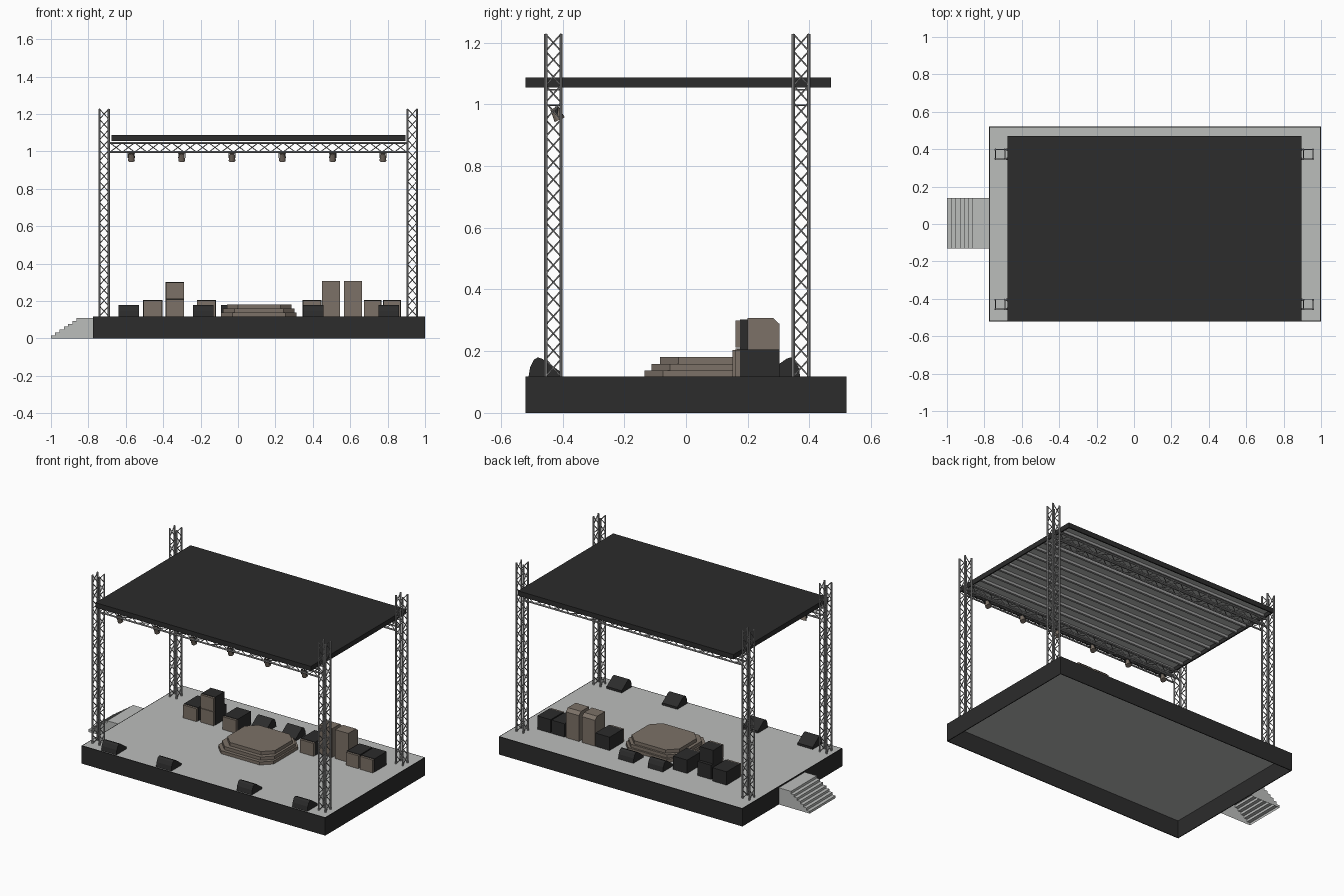
import bpy, bmesh, math
from mathutils import Vector, Matrix

if "Cube" in bpy.data.objects:
    bpy.data.objects.remove(bpy.data.objects["Cube"])


def material(name, rgb):
    m = bpy.data.materials.new(name)
    m.diffuse_color = (*rgb, 1)
    m.use_nodes = True
    m.node_tree.nodes["Principled BSDF"].inputs["Base Color"].default_value = m.diffuse_color
    return m


BLACK = material("matte black", (0.025, 0.025, 0.025))
GREY = material("light grey", (0.50, 0.51, 0.50))
METAL = material("truss metal", (0.33, 0.33, 0.33))
TAN = material("warm tan", (0.20, 0.165, 0.135))


def finish(name, bm, mat):
    bmesh.ops.recalc_face_normals(bm, faces=bm.faces)
    me = bpy.data.meshes.new(name)
    bm.to_mesh(me)
    bm.free()
    me.materials.append(mat)
    ob = bpy.data.objects.new(name, me)
    bpy.context.collection.objects.link(ob)
    return ob


def add_box(bm, x0, x1, y0, y1, z0, z1):
    m = Matrix.Translation(((x0 + x1) / 2, (y0 + y1) / 2, (z0 + z1) / 2))
    m = m @ Matrix.Diagonal((x1 - x0, y1 - y0, z1 - z0, 1))
    bmesh.ops.create_cube(bm, size=1, matrix=m)


def box(name, mat, *dims):
    bm = bmesh.new()
    add_box(bm, *dims)
    return finish(name, bm, mat)


def prism(name, mat, pts, vec):
    """Extrude a closed 3D outline along vec."""
    bm = bmesh.new()
    f = bm.faces.new([bm.verts.new(p) for p in pts])
    r = bmesh.ops.extrude_face_region(bm, geom=[f], use_keep_orig=True)
    bmesh.ops.translate(bm, vec=vec, verts=[v for v in r["geom"] if isinstance(v, bmesh.types.BMVert)])
    return finish(name, bm, mat)


def rod(bm, a, b, r, n=6):
    a, b = Vector(a), Vector(b)
    d = b - a
    m = Matrix.Translation((a + b) / 2) @ d.to_track_quat('Z', 'Y').to_matrix().to_4x4()
    bmesh.ops.create_cone(bm, cap_ends=True, segments=n, radius1=r, radius2=r, depth=d.length, matrix=m)


def truss(name, a, b, panels, half=0.025):
    """Square box truss from a to b with zigzag lacing on all four faces."""
    a, b = Vector(a), Vector(b)
    u = Vector((0, 1, 0))
    w = (b - a).normalized().cross(u)
    corners = [u * half * i + w * half * j for i, j in ((1, 1), (-1, 1), (-1, -1), (1, -1))]
    bm = bmesh.new()
    for k in range(4):
        c, d = corners[k], corners[(k + 1) % 4]
        rod(bm, a + c, b + c, 0.0055, 8)
        for i in range(panels):
            p, q = a.lerp(b, i / panels), a.lerp(b, (i + 1) / panels)
            s, e = (c, d) if i % 2 == 0 else (d, c)
            rod(bm, p + s, q + e, 0.0028, 5)
    return finish(name, bm, METAL)


def frame(name, x0, x1, y0, y1, z0, z1, t):
    bm = bmesh.new()
    add_box(bm, x0, x1, y0, y0 + t, z0, z1)
    add_box(bm, x0, x1, y1 - t, y1, z0, z1)
    add_box(bm, x0, x0 + t, y0 + t, y1 - t, z0, z1)
    add_box(bm, x1 - t, x1, y0 + t, y1 - t, z0, z1)
    return finish(name, bm, BLACK)


DECK = 0.118

# Stage deck and open-bottomed skirt
frame("stage_skirt", -0.775, 1.0, -0.52, 0.52, 0, DECK, 0.005)
box("stage_deck", GREY, -0.77, 0.995, -0.515, 0.515, DECK - 0.003, DECK)

# Side stairs: stepped profile, open underneath and against the stage
steps, rise, run = 7, 0.11 / 7, 0.0228
prof = [(-1.0, 0)]
for i in range(steps):
    x = -1.0 + i * run
    prof.append((x, (i + 1) * rise))
    prof.append((x + run if i < steps - 1 else -0.775, (i + 1) * rise))
prof.append((-0.775, 0))
stairs = prism("side_stairs", GREY, [(x, -0.13, z) for x, z in prof], (0, 0.27, 0))
bm = bmesh.new()
bm.from_mesh(stairs.data)
hidden = [f for f in bm.faces if f.normal.z < -0.9 or f.normal.x > 0.9]
bmesh.ops.delete(bm, geom=hidden, context='FACES')
bm.to_mesh(stairs.data)
bm.free()

# Corner towers and the two roof trusses
for sx, x in (("left", -0.716), ("right", 0.932)):
    for sy, y in (("front", -0.43), ("back", 0.373)):
        truss(f"{sy}_{sx}_tower", (x, y, DECK), (x, y, 1.227), 20)
for sy, y in (("front", -0.43), ("back", 0.373)):
    truss(f"{sy}_roof_truss", (-0.685, y, 1.021), (0.902, y, 1.021), 24)

# Roof: black cover and rim, grey underside with purlins
RX0, RX1, RY0, RY1 = -0.675, 0.895, -0.52, 0.47
frame("roof_rim", RX0, RX1, RY0, RY1, 1.055, 1.087, 0.008)
box("roof_cover", BLACK, RX0 + 0.008, RX1 - 0.008, RY0 + 0.008, RY1 - 0.008, 1.083, 1.087)
box("roof_lining", GREY, RX0 + 0.008, RX1 - 0.008, RY0 + 0.008, RY1 - 0.008, 1.079, 1.083)
bm = bmesh.new()
for i in range(11):
    y = RY0 + (i + 1) * (RY1 - RY0) / 12
    add_box(bm, RX0 + 0.008, RX1 - 0.008, y - 0.007, y + 0.007, 1.062, 1.079)
finish("roof_purlins", bm, METAL)

# Stage lamps tilted toward the performers
for i in range(6):
    x = -0.57 + i * 0.269
    bm = bmesh.new()
    m = Matrix.Translation((x, -0.418, 0.969)) @ Matrix.Rotation(math.radians(25), 4, 'X')
    bmesh.ops.create_cone(bm, cap_ends=True, segments=12, radius1=0.018, radius2=0.014, depth=0.042, matrix=m)
    finish(f"lamp_can_{i + 1}", bm, TAN)
    bm = bmesh.new()
    for s in (-1, 1):
        add_box(bm, x + s * 0.018 - 0.0015, x + s * 0.018 + 0.0015, -0.424, -0.414, 0.965, 0.993)
    add_box(bm, x - 0.0195, x + 0.0195, -0.424, -0.414, 0.99, 0.993)
    finish(f"lamp_yoke_{i + 1}", bm, BLACK)

# Wedge monitors: steep rounded back, long sloping face
WEDGE = [(0, 0), (0.005, 0.03), (0.017, 0.054), (0.03, 0.062), (0.045, 0.057), (0.105, 0.014), (0.105, 0)]


def monitor(name, x, y, s):
    prism(name, BLACK, [(x - 0.055, y + s * a, DECK + b) for a, b in WEDGE], (0.11, 0, 0))


for i, x in enumerate((-0.585, -0.185, 0.402, 0.807)):
    monitor(f"front_monitor_{i + 1}", x, -0.51, 1)
for i, x in enumerate((-0.035, 0.18)):
    monitor(f"back_monitor_{i + 1}", x, 0.37, -1)

# Drum riser: three octagonal tiers
TIERS = ((-0.09, 0.313, -0.135, 0.24, DECK, 0.138),
         (-0.08, 0.302, -0.112, 0.228, 0.138, 0.159),
         (-0.06, 0.287, -0.085, 0.215, 0.159, 0.181))
for i, (x0, x1, y0, y1, z0, z1) in enumerate(TIERS):
    c = 0.06
    pts = [(x0 + c, y0), (x1 - c, y0), (x1, y0 + c), (x1, y1 - c),
           (x1 - c, y1), (x0 + c, y1), (x0, y1 - c), (x0, y0 + c)]
    prism(f"riser_tier_{i + 1}", TAN, [(x, y, z0) for x, y in pts], (0, 0, z1 - z0))


# Speaker cabinets: black body with tan front grille
def cabinet(name, x0, x1, y0, y1, z0, z1):
    box(name + "_body", BLACK, x0, x1, y0 + 0.015, y1, z0, z1)
    box(name + "_grille", TAN, x0 + 0.002, x1 - 0.002, y0, y0 + 0.015, z0, z1 - 0.003)


for i, (x0, x1, y0) in enumerate(((-0.508, -0.405, 0.15), (-0.22, -0.118, 0.15), (0.345, 0.447, 0.15),
                                  (0.673, 0.767, 0.16), (0.775, 0.872, 0.16))):
    cabinet(f"low_cabinet_{i + 1}", x0, x1, y0, 0.303, DECK, 0.206)
cabinet("stack_lower", -0.387, -0.288, 0.16, 0.29, DECK, 0.212)
cabinet("stack_upper", -0.387, -0.288, 0.16, 0.27, 0.212, 0.302)

# Tall tan amplifiers with a chamfered rear top edge
for i, x in enumerate((0.45, 0.568)):
    pts = [(0.2, DECK), (0.2, 0.308), (0.282, 0.308), (0.303, 0.288), (0.303, DECK)]
    prism(f"tall_amplifier_{i + 1}", TAN, [(x, a, b) for a, b in pts], (0.096, 0, 0))
